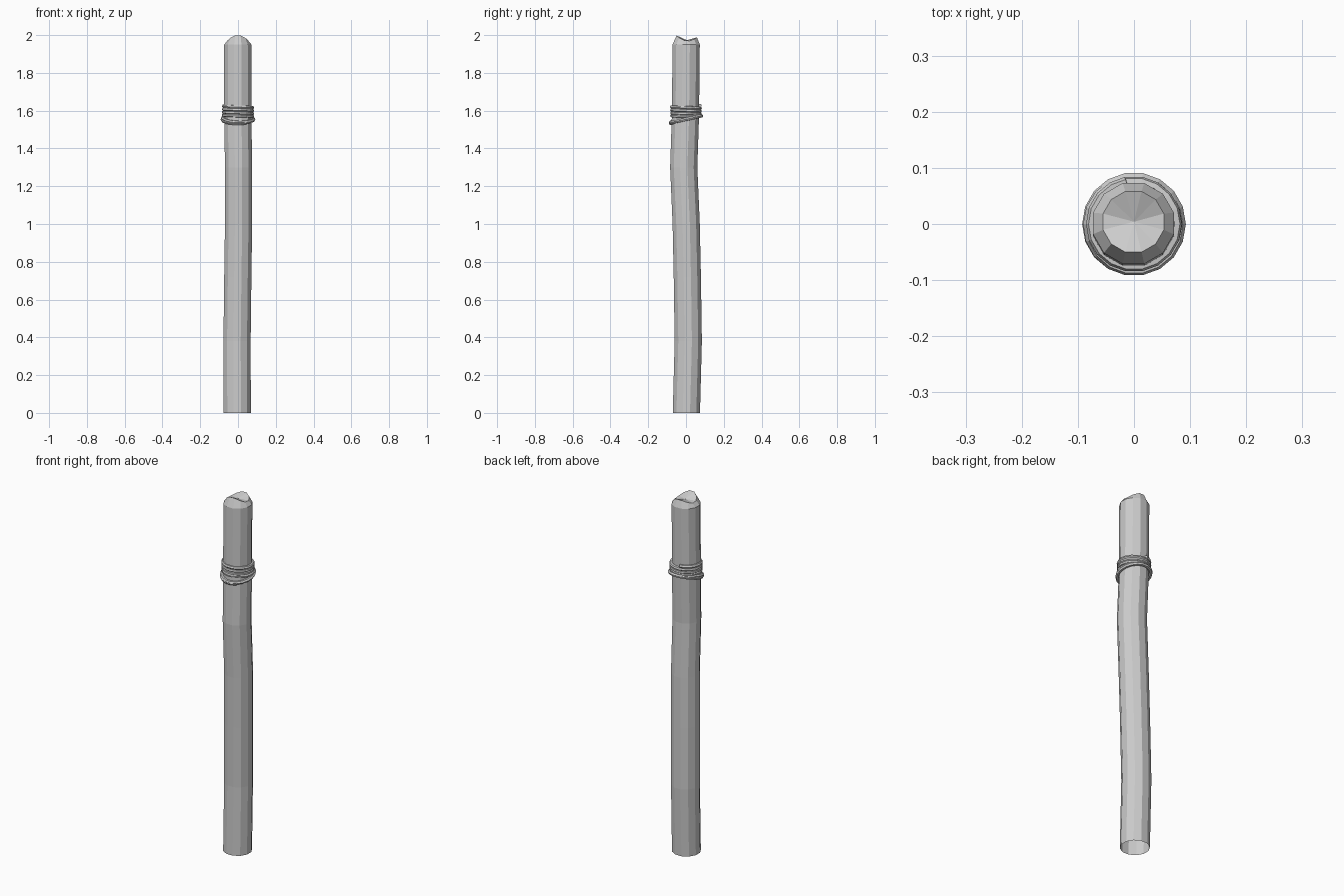
import bpy, bmesh
from math import sin, cos, pi, radians

if "Cube" in bpy.data.objects:
    bpy.data.objects.remove(bpy.data.objects["Cube"])

SIDES = 12

# Wooden post: bent 12-sided column, open underneath, chamfered wavy top
bm = bmesh.new()
# z, centre x, centre y
spine = [(0, -.004, .002), (.38, -.005, .012), (.72, -.001, .007), (1.0, .003, .001),
         (1.3, .003, -.012), (1.57, -.001, -.003), (1.95, -.001, .001)]


def ring(cx, cy, r, zfunc):
    out = []
    for i in range(SIDES):
        a = 2 * pi * (i + .5) / SIDES
        out.append(bm.verts.new((cx + r * cos(a), cy + r * sin(a), zfunc(a))))
    return out


rings = [ring(x, y, .0745, lambda a, z=z: z) for z, x, y in spine]
# worn saddle-shaped rim: high at front and back, low at the sides
rings.append(ring(-.001, .004, .056,
                  lambda a: 1.982 - .013 * cos(2 * a) - .005 * sin(a)))
for lo, hi in zip(rings, rings[1:]):
    for i in range(SIDES):
        j = (i + 1) % SIDES
        bm.faces.new((lo[i], lo[j], hi[j], hi[i]))
# top closed as a trough running across x
top = rings[-1]
centre = bm.verts.new((0, .004, 1.973))
for i in range(SIDES):
    bm.faces.new((top[i], top[(i + 1) % SIDES], centre))
bm.normal_update()
me = bpy.data.meshes.new("post")
bm.to_mesh(me)
bm.free()
post = bpy.data.objects.new("post", me)
bpy.context.collection.objects.link(post)

# Rope: tight coils, finishing in a loose tilted loop
STEP, TURNS = 18, 5.6
pts = []
n = int(STEP * TURNS)
for k in range(n + 1):
    t = k / STEP
    a = radians(100) + 2 * pi * t
    loose = min(1, max(0, (t - 3.6) / .8))
    r = .076 + .007 * loose
    z = 1.627 - .0155 * min(t, 4.8) + .020 * loose * sin(a)
    pts.append((r * cos(a), r * sin(a), z, 1))
cu = bpy.data.curves.new("rope", 'CURVE')
cu.dimensions = '3D'
cu.bevel_depth = .0095
cu.bevel_resolution = 1
cu.use_fill_caps = True
sp = cu.splines.new('POLY')
sp.points.add(len(pts) - 1)
for p, co in zip(sp.points, pts):
    p.co = co
rope = bpy.data.objects.new("rope", cu)
bpy.context.collection.objects.link(rope)
bpy.context.view_layer.objects.active = rope
rope.select_set(True)
bpy.ops.object.convert(target='MESH')
bpy.ops.object.shade_flat()
